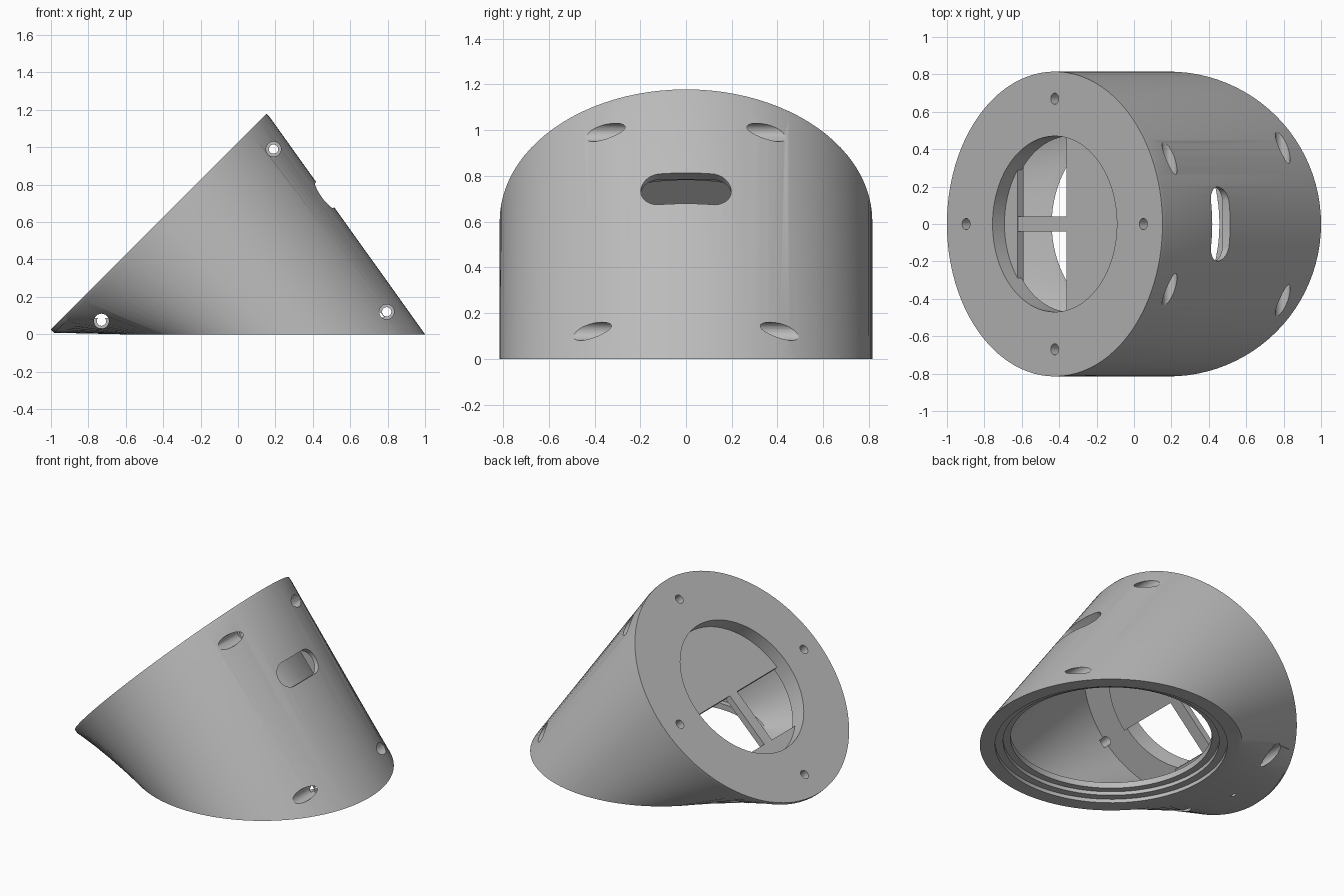
import bpy, bmesh, math
from mathutils import Vector

if "Cube" in bpy.data.objects:
    bpy.data.objects.remove(bpy.data.objects["Cube"])

SEG = 96
X, Y, Z = Vector((1, 0, 0)), Vector((0, 1, 0)), Vector((0, 0, 1))
UP = (X + Z).normalized()        # up the sloping face
IN = (X - Z).normalized()        # into the sloping face
FACE = Vector((-0.424, 0, 0.602))  # centre of the sloping face
BASE = Vector((0.185, 0, 0))     # centre of the round base

grey = bpy.data.materials.new("plain grey")
grey.use_nodes = True
grey.diffuse_color = (0.5, 0.5, 0.5, 1)
bsdf = next(n for n in grey.node_tree.nodes if n.type == "BSDF_PRINCIPLED")
bsdf.inputs["Base Color"].default_value = grey.diffuse_color
bsdf.inputs["Roughness"].default_value = 0.6


def ring(centre, a, b, r, n=SEG):
    return [centre + r * (a * math.cos(t) + b * math.sin(t))
            for t in (2 * math.pi * i / n for i in range(n))]


def face_ring(depth, r):
    return ring(FACE + IN * depth, UP, Y, r)


def base_ring(z, r):
    return ring(BASE + Z * z, X, Y, r)


def loft(name, rings):
    """Closed solid skinned through rings of equal length."""
    bm = bmesh.new()
    rows = [[bm.verts.new(p) for p in r] for r in rings]
    n = len(rows[0])
    for lo, hi in zip(rows, rows[1:]):
        for i in range(n):
            j = (i + 1) % n
            bm.faces.new((lo[i], lo[j], hi[j], hi[i]))
    bm.faces.new(rows[0][::-1])
    bm.faces.new(rows[-1])
    bmesh.ops.recalc_face_normals(bm, faces=bm.faces)
    mesh = bpy.data.meshes.new(name)
    bm.to_mesh(mesh)
    bm.free()
    ob = bpy.data.objects.new(name, mesh)
    bpy.context.collection.objects.link(ob)
    mesh.materials.append(grey)
    return ob


def rod(name, start, end, r, n=24):
    d = (end - start).normalized()
    a = Y if abs(d.y) < 0.5 else X
    b = d.cross(a)
    return loft(name, [ring(start, a, b, r, n), ring(end, a, b, r, n)])


def slab(name, outline, direction, start, end):
    return loft(name, [[p + direction * t for p in outline] for t in (start, end)])


def cut(target, cutters):
    for c in cutters:
        c.hide_render = True
        m = target.modifiers.new("cut", "BOOLEAN")
        m.operation, m.solver, m.object = "DIFFERENCE", "EXACT", c
    bpy.context.view_layer.update()
    graph = bpy.context.evaluated_depsgraph_get()
    mesh = bpy.data.meshes.new_from_object(target.evaluated_get(graph))
    target.modifiers.clear()
    target.data = mesh
    for c in cutters:
        bpy.data.objects.remove(c)


# Outer body: round base skinned to the tilted face, with a short lip
body = loft("body", [base_ring(0, 0.815), face_ring(0.025, 0.815), face_ring(0, 0.815)])

# Hollow, face opening and stepped base opening
cutters = [
    loft("hollow", [base_ring(0.09, 0.66), face_ring(0.12, 0.68)]),
    loft("face_opening", [face_ring(0.2, 0.47), face_ring(-0.1, 0.47)]),
    loft("base_opening", [base_ring(-0.1, 0.625), base_ring(0.12, 0.625)]),
    loft("base_step_outer", [base_ring(-0.1, 0.72), base_ring(0.025, 0.72)]),
    loft("base_step_inner", [base_ring(-0.1, 0.67), base_ring(0.05, 0.67)]),
]

# Four screw holes through the face
for i in range(4):
    t = i * math.pi / 2
    p = FACE + 0.67 * (UP * math.cos(t) + Y * math.sin(t))
    cutters.append(rod("face_hole", p - IN * 0.1, p + IN * 0.16, 0.03))

# Cross holes, counterbored from both sides
for x, z, seat in ((0.19, 0.99, 0.22), (0.795, 0.12, 0.28), (-0.73, 0.07, 0.3)):
    p = Vector((x, 0, z))
    cutters.append(rod("cross_hole", p - Y, p + Y, 0.025))
    for s in (-1, 1):
        cutters.append(rod("counterbore", p + Y * s * seat, p + Y * s, 0.04))

# Rounded cable slot in the rear wall with a thinned pocket behind it
OUT = Vector((0.815, 0, 0.58)).normalized()
ALONG = Y.cross(OUT)
SLOT = Vector((0.465, 0, 0.745))
stadium = [p + Y * math.copysign(0.115, (p - SLOT).y)
           for p in ring(SLOT, (Y + ALONG * 0.001).normalized(), ALONG, 0.083, 30)]
cutters.append(slab("slot", stadium, OUT, -0.25, 0.12))
pocket = [SLOT + Y * 0.24 * a + ALONG * 0.12 * b
          for a, b in ((-1, -1), (1, -1), (1, 1), (-1, 1))]
cutters.append(slab("pocket", pocket, OUT, -0.2, -0.05))
cut(body, cutters)


# Recessed half plate, lower segment and centre bar inside the face opening
def segment(name, start, end, depth, thick):
    arc = [start + (end - start) * i / 40 for i in range(41)]
    outline = [FACE + 0.485 * (UP * math.cos(t) + Y * math.sin(t)) for t in arc]
    return slab(name, outline, IN, depth, depth + thick)


half = math.acos(0.37 / 0.485)
plates = [
    segment("half_plate", -math.pi / 2, math.pi / 2, 0.09, 0.045),
    segment("lower_segment", math.pi - half, math.pi + half, 0.09, 0.045),
]
bar = [FACE + UP * u + Y * v
       for u, v in ((-0.39, -0.04), (0.02, -0.04), (0.02, 0.04), (-0.39, 0.04))]
plates.append(slab("centre_bar", bar, IN, 0.091, 0.134))

# Smooth curved walls, crisp edges
bpy.ops.object.select_all(action="DESELECT")
for ob in [body] + plates:
    ob.select_set(True)
bpy.context.view_layer.objects.active = body
bpy.ops.object.shade_smooth_by_angle(angle=math.radians(30))
